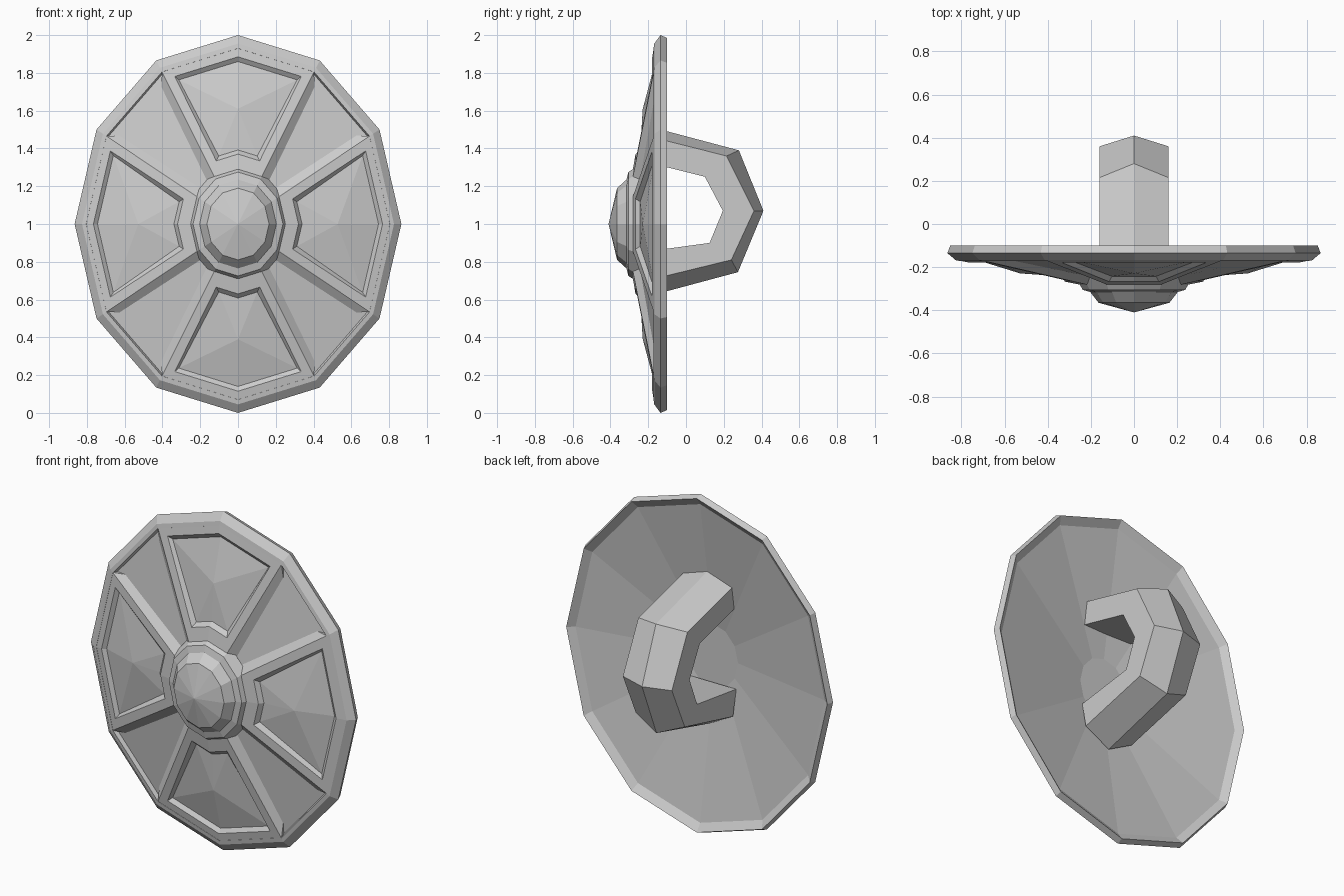
import bpy, bmesh
from math import sin, cos, pi

if "Cube" in bpy.data.objects:
    bpy.data.objects.remove(bpy.data.objects["Cube"])

XS = 0.865   # width of the oval relative to its height


def finish(name, bm):
    bmesh.ops.remove_doubles(bm, verts=bm.verts, dist=0.0005)
    bmesh.ops.recalc_face_normals(bm, faces=bm.faces)
    me = bpy.data.meshes.new(name)
    bm.to_mesh(me)
    bm.free()
    ob = bpy.data.objects.new(name, me)
    bpy.context.collection.objects.link(ob)
    return ob


def lathe(name, profile, n=12):
    """Oval 12-sided turning about the y axis; profile is (radius, y)."""
    bm = bmesh.new()
    rings = []
    for r, y in profile:
        if r == 0:
            rings.append([bm.verts.new((0, y, 1))] * n)
        else:
            rings.append([bm.verts.new((XS * r * sin(2 * pi * i / n), y,
                                        1 + r * cos(2 * pi * i / n))) for i in range(n)])
    for a, b in zip(rings, rings[1:]):
        for i in range(n):
            j = (i + 1) % n
            quad = []
            for v in (a[i], a[j], b[j], b[i]):
                if v not in quad:
                    quad.append(v)
            bm.faces.new(quad)
    return finish(name, bm)


def floor_y(s):
    return -(0.147 + (0.93 - s) * 0.155)


def frame_y(s):
    return -(0.171 + (0.93 - s) * 0.172)


# Dished body with bevelled rim
lathe("shield_body", [(0, -0.28), (0.94, -0.132), (0.985, -0.10), (1, -0.135),
                      (0.955, -0.168), (0.93, -0.172), (0.92, floor_y(0.92)),
                      (0, floor_y(0))])

# Stepped central boss
lathe("centre_boss", [(0, -0.25), (0.31, -0.25), (0.275, -0.305), (0.235, -0.315),
                      (0.19, -0.365), (0, -0.41)])


# Four raised panels, each with a recessed, slightly domed field
def panel(name, turn):
    bm = bmesh.new()

    def vert(s, lat, y):
        u, v = lat, s - abs(lat) * 0.268
        x, z = u * cos(turn) + v * sin(turn), v * cos(turn) - u * sin(turn)
        return bm.verts.new((x * XS, y, 1 + z))

    def outline(so, lo, si, li, lift):
        return [vert(s, l, frame_y(s) + lift) for s, l in
                ((so, -lo), (so, 0), (so, lo), (si, li), (si, 0), (si, -li))]

    frame = outline(0.932, 0.466, 0.26, 0.13, 0)
    lip = outline(0.885, 0.387, 0.37, 0.133, 0)
    field = outline(0.86, 0.362, 0.392, 0.118, 0.021)
    for a, b in ((frame, lip), (lip, field)):
        for i in range(6):
            j = (i + 1) % 6
            bm.faces.new((a[i], a[j], b[j], b[i]))
    apex = vert(0.61, 0, -0.229)
    for i in range(6):
        bm.faces.new((field[i], field[(i + 1) % 6], apex))
    # sloping flanks down to the diagonal fields
    for side, o, i in ((-1, frame[0], frame[5]), (1, frame[2], frame[3])):
        so = vert(0.85, side * 0.468, floor_y(0.85) + 0.003)
        si = vert(0.26, side * 0.18, floor_y(0.26) + 0.003)
        bm.faces.new((o, so, si, i))
        under = vert(0.93, side * 0.466, floor_y(0.93) + 0.003)
        bm.faces.new((o, under, so))
    return finish(name, bm)


for k, label in enumerate(("top", "right", "bottom", "left")):
    panel(label + "_panel", k * pi / 2)


# Angular grip on the back, ridged along its outer side
ridge = [(-0.21, 1.52), (0.28, 1.39), (0.41, 1.07), (0.275, 0.745), (-0.21, 0.615)]
edge = [(-0.21, 1.467), (0.215, 1.36), (0.36, 1.07), (0.24, 0.81), (-0.21, 0.70)]
inner = [(-0.24, 1.335), (0.10, 1.25), (0.195, 1.07), (0.125, 0.90), (-0.24, 0.85)]
W = 0.16
bm = bmesh.new()
sections = []
for r, e, n in zip(ridge, edge, inner):
    sections.append([bm.verts.new((x, *p)) for x, p in
                     ((-W, n), (-W, e), (0, r), (W, e), (W, n))])
for a, b in zip(sections, sections[1:]):
    for i in range(5):
        j = (i + 1) % 5
        bm.faces.new((a[i], a[j], b[j], b[i]))
bm.faces.new(sections[0])
bm.faces.new(sections[-1])
finish("back_grip", bm)
